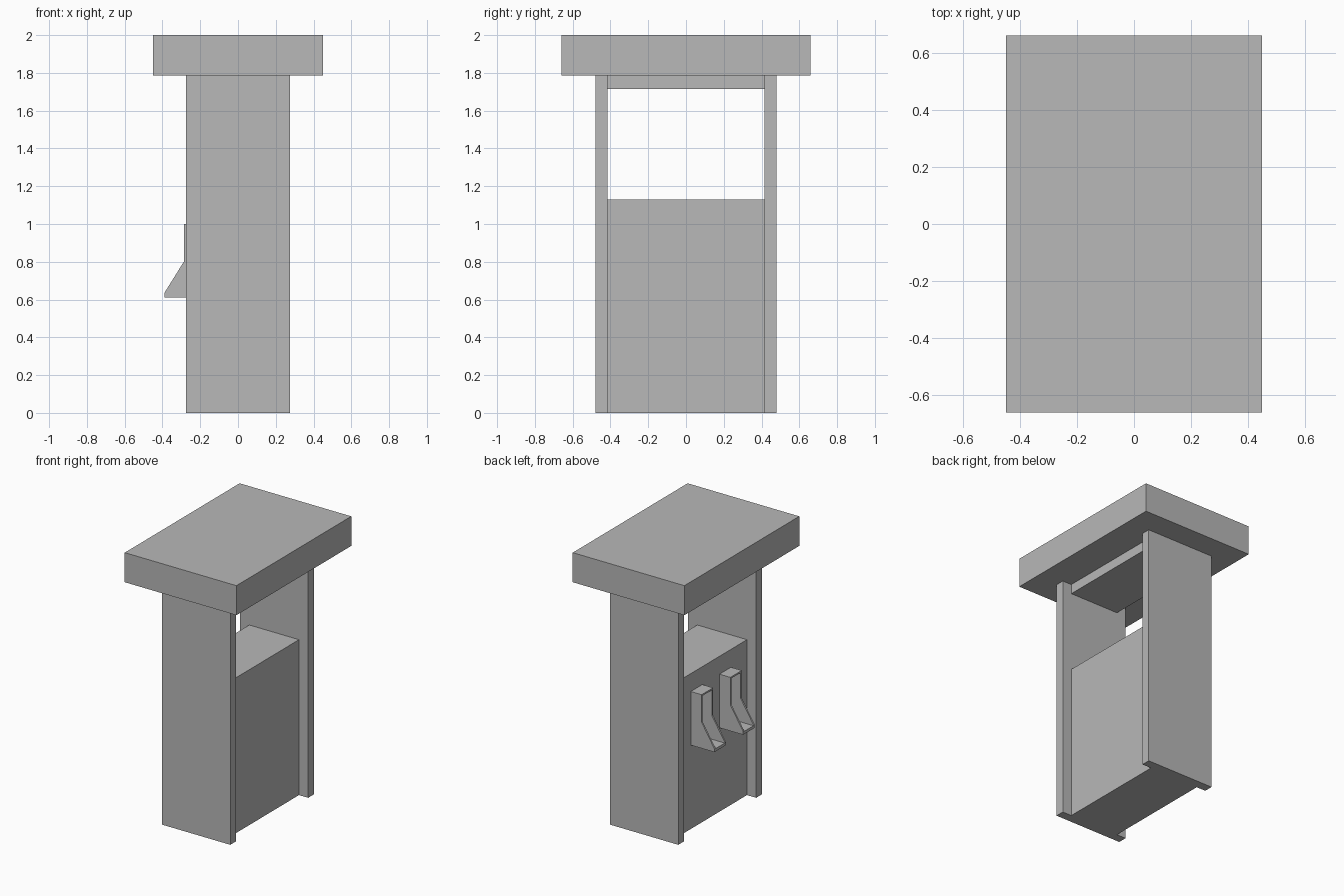
import bpy
import bmesh

default = bpy.data.objects.get("Cube")
if default:
    bpy.data.objects.remove(default, do_unlink=True)

grey = bpy.data.materials.new("plain grey")
grey.use_nodes = True
color = (0.48, 0.48, 0.48, 1)
grey.diffuse_color = color
grey.node_tree.nodes["Principled BSDF"].inputs["Base Color"].default_value = color


def prism(bm, profile, y0, y1):
    """Extrude an (x, z) outline from y0 to y1."""
    face = bm.faces.new([bm.verts.new((x, y0, z)) for x, z in profile])
    moved = bmesh.ops.extrude_face_region(bm, geom=[face])["geom"]
    verts = [v for v in moved if isinstance(v, bmesh.types.BMVert)]
    bmesh.ops.translate(bm, verts=verts, vec=(0, y1 - y0, 0))


def rect(x0, x1, z0, z1):
    return [(x0, z0), (x1, z0), (x1, z1), (x0, z1)]


def build(name, pieces):
    """Make one object from (profile, y0, y1) pieces."""
    bm = bmesh.new()
    for profile, y0, y1 in pieces:
        prism(bm, profile, y0, y1)
    bmesh.ops.recalc_face_normals(bm, faces=bm.faces)
    mesh = bpy.data.meshes.new(name)
    bm.to_mesh(mesh)
    bm.free()
    mesh.materials.append(grey)
    obj = bpy.data.objects.new(name, mesh)
    bpy.context.collection.objects.link(obj)


ROOF_Z = 1.785
POST_X, POST_IN, POST_OUT = 0.274, 0.415, 0.48
BODY_X = 0.2

# Canopy, lower cabinet and the beam under the canopy
build("canopy", [(rect(-0.449, 0.449, ROOF_Z, 2), -0.66, 0.66)])
build("cabinet", [(rect(-BODY_X, BODY_X, 0, 1.13), -POST_IN, POST_IN)])
build("top_beam", [(rect(-BODY_X, BODY_X, 1.715, ROOF_Z), -POST_IN, POST_IN)])

# Slab posts at both ends
post = rect(-POST_X, POST_X, 0, ROOF_Z)
build("front_post", [(post, -POST_OUT, -POST_IN)])
build("back_post", [(post, POST_IN, POST_OUT)])

# Open nozzle holsters: two cheeks, a cap and a floor
FRONT, LIP, WALL, HALF = -0.287, -0.39, 0.012, 0.066
cheek = [(-BODY_X, 0.61), (LIP, 0.61), (LIP, 0.635),
         (FRONT, 0.8), (FRONT, 1.0), (-BODY_X, 1.0)]
for name, y in (("front_holster", -0.165), ("back_holster", 0.165)):
    inner = HALF - WALL
    build(name, [
        (cheek, y - HALF, y - inner),
        (cheek, y + inner, y + HALF),
        (rect(FRONT, -BODY_X, 1.0 - WALL, 1.0), y - inner, y + inner),
        (rect(LIP, -BODY_X, 0.61, 0.63), y - inner, y + inner),
    ])
